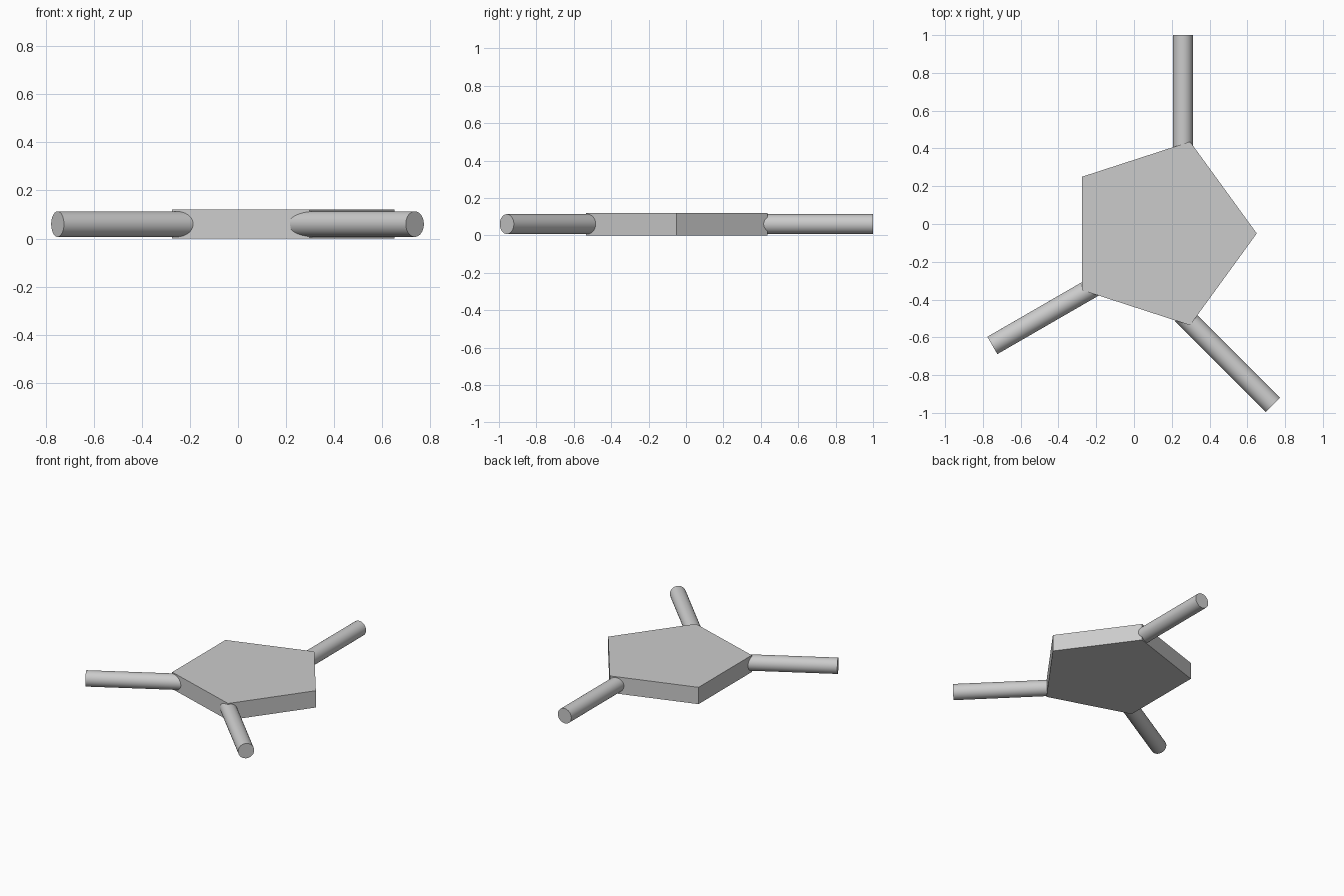
import bpy
import math
from mathutils import Vector

cube = bpy.data.objects.get("Cube")
if cube:
    bpy.data.objects.remove(cube, do_unlink=True)

# Single plain grey
GREY = (0.6, 0.6, 0.6, 1.0)
grey = bpy.data.materials.new("plain_grey")
grey.use_nodes = True
grey.diffuse_color = GREY
grey.node_tree.nodes["Principled BSDF"].inputs["Base Color"].default_value = GREY

HEIGHT = 0.12
MID = HEIGHT / 2
ROD_RADIUS = 0.053


def prism(name, sides, radius, depth, location, rotation):
    bpy.ops.mesh.primitive_cylinder_add(
        vertices=sides, radius=radius, depth=depth,
        location=location, rotation=rotation)
    obj = bpy.context.object
    obj.name = name
    obj.data.materials.append(grey)
    return obj


def rod(name, tip, angle, length):
    """Horizontal rod ending at tip, pointing outward along angle."""
    direction = Vector((math.cos(angle), math.sin(angle), 0))
    centre = Vector((*tip, MID)) - direction * length / 2
    prism(name, 48, ROD_RADIUS, length, centre, (0, math.pi / 2, angle))
    bpy.ops.object.shade_smooth_by_angle(angle=math.radians(35))


# Flat pentagonal plate with one corner toward +x
prism("pentagon_plate", 5, 0.511, HEIGHT, (0.139, -0.05, MID),
      (0, 0, -math.pi / 2))

# Three rods, their inner ends sunk into the plate near its corners
rod("back_rod", (0.259, 1.0), math.radians(90), 0.68)
rod("front_right_rod", (-0.75, -0.643), math.radians(210), 0.68)
rod("front_left_rod", (0.735, -0.958), math.radians(315), 0.68)
